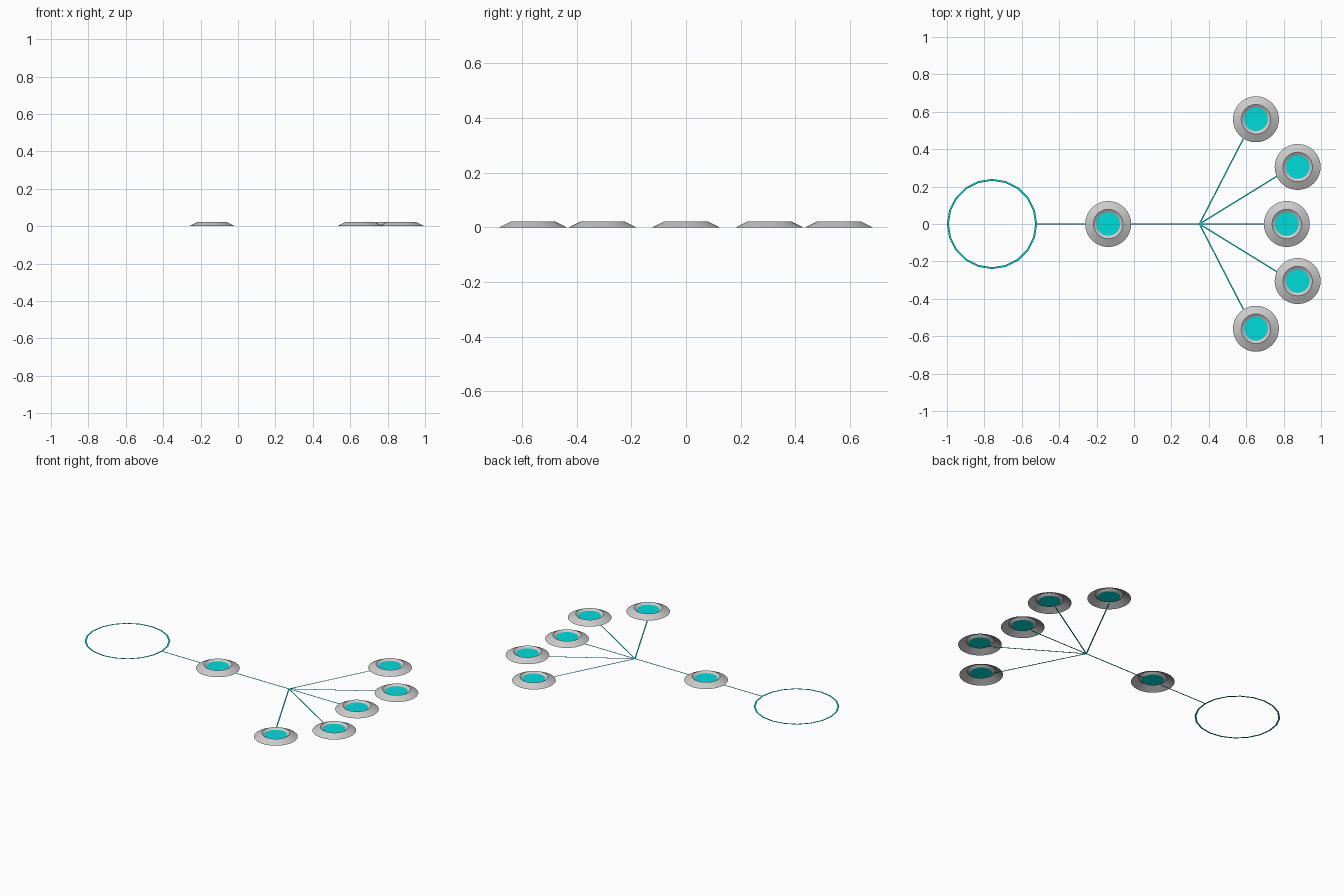
import bpy
import bmesh
from math import cos, sin, tau
from mathutils import Vector

cube = bpy.data.objects.get("Cube")
if cube:
    bpy.data.objects.remove(cube)


def material(name, color):
    mat = bpy.data.materials.new(name)
    mat.use_nodes = True
    mat.diffuse_color = color
    mat.node_tree.nodes["Principled BSDF"].inputs["Base Color"].default_value = color
    return mat


grey = material("light grey", (0.6, 0.6, 0.6, 1))
teal = material("bright teal", (0.0, 0.72, 0.72, 1))


def add_object(name, bm, mat, smooth=False):
    mesh = bpy.data.meshes.new(name)
    bm.normal_update()
    bm.to_mesh(mesh)
    bm.free()
    mesh.materials.append(mat)
    obj = bpy.data.objects.new(name, mesh)
    bpy.context.collection.objects.link(obj)
    if smooth:
        bpy.ops.object.select_all(action="DESELECT")
        obj.select_set(True)
        bpy.context.view_layer.objects.active = obj
        bpy.ops.object.shade_smooth_by_angle(angle=0.5)
    return obj


def lathe(name, profile, sides, mat, center, smooth=False):
    """Turn an open (radius, height) profile around a vertical axis."""
    bm = bmesh.new()
    rings = [[bm.verts.new((center[0] + r * cos(tau * i / sides),
                            center[1] + r * sin(tau * i / sides), z))
              for i in range(sides)] for r, z in profile]
    for low, high in zip(rings, rings[1:]):
        for i in range(sides):
            j = (i + 1) % sides
            bm.faces.new((low[i], low[j], high[j], high[i]))
    return add_object(name, bm, mat, smooth)


def disc(name, center, radius, z):
    bm = bmesh.new()
    bmesh.ops.create_circle(bm, cap_ends=True, segments=32, radius=radius)
    bmesh.ops.translate(bm, verts=bm.verts, vec=(*center, z))
    return add_object(name, bm, teal)


def strip(name, start, end, width=0.007):
    """Thin flat ribbon lying near the ground."""
    a, b = Vector((*start, LINE_Z)), Vector((*end, LINE_Z))
    d = (b - a).normalized()
    side = Vector((-d.y, d.x, 0)) * width / 2
    bm = bmesh.new()
    bm.faces.new([bm.verts.new(p) for p in (a - side, b - side, b + side, a + side)])
    return add_object(name, bm, teal)


LINE_Z = 0.001
SHELL = [(0.123, 0), (0.079, 0.022), (0.062, 0.011)]
HUB = (0.35, 0)

# Shallow dishes with a recessed coloured centre
dishes = {
    "trunk": (-0.138, 0),
    "middle": (0.817, 0),
    "left_inner": (0.875, 0.305),
    "right_inner": (0.875, -0.305),
    "left_outer": (0.652, 0.56),
    "right_outer": (0.652, -0.56),
}
for label, center in dishes.items():
    lathe(label + "_dish", SHELL, 32, grey, center, smooth=True)
    disc(label + "_dish_centre", center, 0.063, 0.012)

# Open hoop at the end of the trunk
lathe("hoop", [(0.241, LINE_Z), (0.231, LINE_Z)], 20, teal, (-0.759, 0))

# Trunk on both sides of its dish
strip("trunk_outer_line", (-0.52, 0), (-0.2, 0))
strip("trunk_inner_line", (-0.075, 0), HUB)

# Branches fanning out from the hub to the rims of the dishes
strip("middle_branch", HUB, (0.755, 0))
for side, label in ((1, "left"), (-1, "right")):
    strip(label + "_inner_branch", HUB, (0.82, side * 0.29))
    strip(label + "_outer_branch", HUB, (0.615, side * 0.515))
